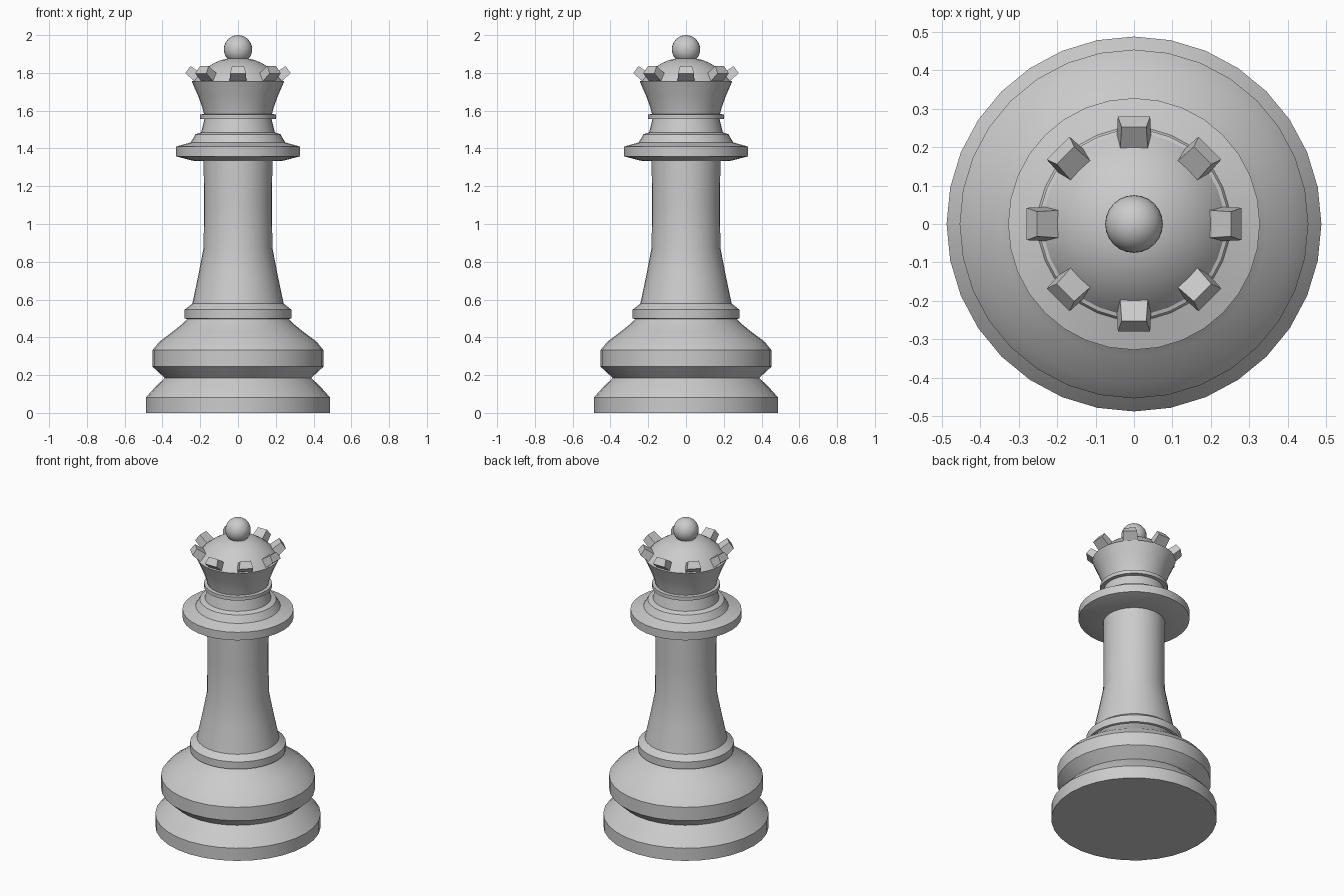
import bpy, bmesh, math

if "Cube" in bpy.data.objects:
    bpy.data.objects.remove(bpy.data.objects["Cube"])

SIDES = 32


def finish(name, bm, angle):
    bmesh.ops.recalc_face_normals(bm, faces=bm.faces)
    mesh = bpy.data.meshes.new(name)
    bm.to_mesh(mesh)
    bm.free()
    obj = bpy.data.objects.new(name, mesh)
    bpy.context.collection.objects.link(obj)
    bpy.ops.object.select_all(action='DESELECT')
    obj.select_set(True)
    bpy.context.view_layer.objects.active = obj
    bpy.ops.object.shade_smooth_by_angle(angle=math.radians(angle))
    return obj


def lathe(name, profile):
    """Turn a list of (radius, height) points into a capped solid."""
    bm = bmesh.new()
    rings = []
    for r, z in profile:
        rings.append([bm.verts.new((r * math.cos(2 * math.pi * i / SIDES),
                                    r * math.sin(2 * math.pi * i / SIDES), z))
                      for i in range(SIDES)])
    for a, b in zip(rings, rings[1:]):
        for i in range(SIDES):
            j = (i + 1) % SIDES
            bm.faces.new((a[i], a[j], b[j], b[i]))
    bm.faces.new(rings[0][::-1])
    bm.faces.new(rings[-1])
    return finish(name, bm, 30)


# Base, foot, stem, collar, neck and crown as one turned body
lathe("turned_body", [
    (0.487, 0), (0.487, 0.082), (0.44, 0.135), (0.388, 0.185),
    (0.453, 0.245), (0.453, 0.332), (0.415, 0.378), (0.345, 0.43),
    (0.29, 0.475), (0.27, 0.497),
    (0.282, 0.5), (0.282, 0.547), (0.242, 0.578),
    (0.21, 0.73), (0.182, 0.875), (0.18, 1.1), (0.182, 1.333),
    (0.24, 1.335), (0.327, 1.358), (0.327, 1.41), (0.25, 1.432),
    (0.225, 1.475), (0.195, 1.485), (0.178, 1.555),
    (0.2, 1.557), (0.2, 1.58), (0.18, 1.582),
    (0.19, 1.62), (0.212, 1.68), (0.245, 1.755),
    (0.235, 1.758), (0.205, 1.795), (0.165, 1.828), (0.13, 1.85),
    (0.09, 1.868), (0.04, 1.878)])

# Crown teeth: tapered blocks leaning outwards, as (radius, half width, height)
bm = bmesh.new()
inner = [(0.222, -0.045, 1.748), (0.222, 0.045, 1.748),
         (0.192, 0.036, 1.795), (0.192, -0.036, 1.795)]
outer = [(0.279, -0.042, 1.798), (0.279, 0.042, 1.798),
         (0.252, 0.032, 1.836), (0.252, -0.032, 1.836)]
for k in range(8):
    c, s = math.cos(k * math.pi / 4), math.sin(k * math.pi / 4)
    v = [bm.verts.new((r * c - w * s, r * s + w * c, z)) for r, w, z in inner + outer]
    for f in [(0, 1, 2, 3), (4, 5, 6, 7), (0, 1, 5, 4),
              (1, 2, 6, 5), (2, 3, 7, 6), (3, 0, 4, 7)]:
        bm.faces.new([v[i] for i in f])
finish("crown_teeth", bm, 20)

# Ball on top
bm = bmesh.new()
bmesh.ops.create_uvsphere(bm, u_segments=24, v_segments=16, radius=0.075)
bmesh.ops.translate(bm, verts=bm.verts, vec=(0, 0, 1.925))
finish("top_ball", bm, 40)
